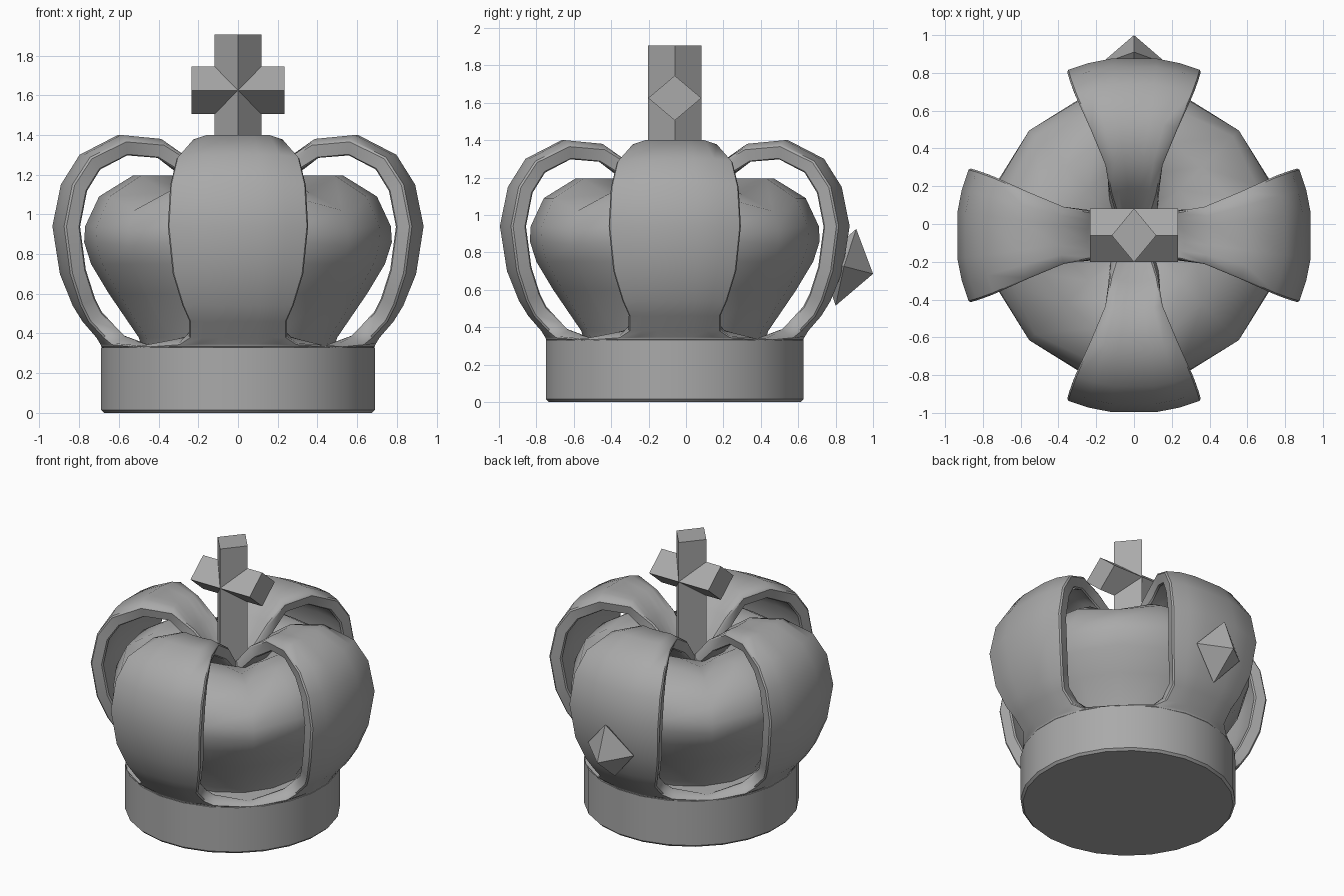
import bpy, bmesh
from math import sin, cos, radians, pi
from mathutils import Vector

cube = bpy.data.objects.get("Cube")
if cube:
    bpy.data.objects.remove(cube)

CY = -0.06  # crown axis sits slightly forward of the gem

grey = bpy.data.materials.new("plain_grey")
grey.use_nodes = True
grey.diffuse_color = (0.4, 0.4, 0.4, 1)
grey.node_tree.nodes["Principled BSDF"].inputs["Base Color"].default_value = (0.4, 0.4, 0.4, 1)


def finish(name, bm, y=CY):
    bmesh.ops.remove_doubles(bm, verts=bm.verts, dist=0.0005)
    bmesh.ops.recalc_face_normals(bm, faces=bm.faces)
    mesh = bpy.data.meshes.new(name)
    bm.to_mesh(mesh)
    bm.free()
    ob = bpy.data.objects.new(name, mesh)
    bpy.context.collection.objects.link(ob)
    mesh.materials.append(grey)
    ob.location.y = y
    bpy.ops.object.select_all(action='DESELECT')
    ob.select_set(True)
    bpy.context.view_layer.objects.active = ob
    return ob


def smooth(deg):
    bpy.ops.object.shade_smooth_by_angle(angle=radians(deg))


def polar(r, deg, z):
    return Vector((r * cos(radians(deg)), r * sin(radians(deg)), z))


def skin(bm, rows, closed=False):
    """Join rows of points into a quad grid."""
    grid = [[bm.verts.new(p) for p in row] for row in rows]
    n = len(grid[0])
    for a, b in zip(grid, grid[1:]):
        for i in range(n if closed else n - 1):
            j = (i + 1) % n
            bm.faces.new((a[i], a[j], b[j], b[i]))
    return grid


def revolve(name, profile, steps, angle, shape=None):
    """Lathe a profile of (radius, height); shape may adjust each point."""
    bm = bmesh.new()
    rows = []
    for k, (r, z) in enumerate(profile):
        row = []
        for i in range(steps):
            deg = (i + (0 if shape else 0.5)) * 360 / steps
            rr, zz = shape(k, r, z, deg) if shape else (r, z)
            row.append(polar(rr, deg, zz))
        rows.append(row)
    grid = skin(bm, rows, closed=True)
    bm.faces.new(grid[0])
    bm.faces.new(grid[-1])
    finish(name, bm)
    smooth(angle)


# Base band with a softened foot
revolve("base_band", [(0.68, 0), (0.695, 0.015), (0.695, 0.33), (0.62, 0.34)], 24, 30)

# Soft inner cap: four lobes with creases between the arches
valley = {3: (0.75, 0.75), 4: (0.785, 0.84), 5: (0.785, 0.92), 6: (0.74, 1.02),
          7: (0.51, 1.11), 8: (0.34, 1.12)}


def lobes(k, r, z, deg):
    if k in valley and abs(deg % 90 - 45) < 1:
        return valley[k]
    return r, z


revolve("inner_cap", [(0.48, 0.32), (0.50, 0.38), (0.65, 0.60), (0.74, 0.75), (0.775, 0.86),
                      (0.77, 0.94), (0.70, 1.09), (0.53, 1.195), (0.36, 1.195), (0.17, 1.09),
                      (0.02, 0.99)], 16, 60, lobes)

# Four arches joined by a rim: each row is radius, height, half angle
arch = [(0.695, 0.325, 45), (0.695, 0.338, 45), (0.70, 0.347, 25.5), (0.72, 0.38, 20.3),
        (0.79, 0.46, 18.3), (0.84, 0.54, 19.7), (0.905, 0.70, 21.5), (0.943, 0.94, 22.2),
        (0.90, 1.15, 22.5), (0.805, 1.30, 22.8), (0.61, 1.40, 22.5), (0.40, 1.38, 22.5),
        (0.25, 1.27, 30), (0.12, 1.11, 45), (0, 1.0, 45)]


def arch_row(turn, r, z, w):
    mid = (w + 7.5) / 2
    row = [polar(r, turn + a, z) for a in (-w, -mid, -7.5, 7.5, mid, w)]
    for edge in (row[0], row[-1]):  # the crest sags slightly at its free edges
        edge.z -= 0.13 * max(0, z - 1.2)
    return row


bm = bmesh.new()
for turn in range(0, 360, 90):
    skin(bm, [arch_row(turn, *row) for row in arch])
arches = finish("arches", bm)
# Outward normals so that the thickness grows inward
side = max(arches.data.polygons, key=lambda p: p.center.x)
if side.normal.x < 0:
    arches.data.flip_normals()
solid = arches.modifiers.new("thickness", 'SOLIDIFY')
solid.thickness = 0.085
solid.offset = -1
bevel = arches.modifiers.new("soft_edges", 'BEVEL')
bevel.width = 0.018
bevel.segments = 1
bevel.limit_method = 'ANGLE'
bevel.angle_limit = radians(60)
for mod in ("thickness", "soft_edges"):
    bpy.ops.object.modifier_apply(modifier=mod)
smooth(42)


# Cross made of two diamond-section bars
def diamond_bar(name, ends, corner):
    bm = bmesh.new()
    rows = [[corner(e, i * pi / 2) for i in range(4)] for e in ends]
    grid = skin(bm, rows, closed=True)
    for row in grid:
        bm.faces.new(row)
    finish(name, bm)


diamond_bar("cross_post", (1.0, 1.905),
            lambda e, a: Vector((0.118 * cos(a), 0.142 * sin(a), e)))
diamond_bar("cross_arm", (-0.233, 0.233),
            lambda e, a: Vector((e, 0.142 * cos(a), 1.625 + 0.12 * sin(a))))

# Pointed gem on the back arch
bm = bmesh.new()
rim = [bm.verts.new(p) for p in ((-0.18, 0.845, 0.725), (0, 0.91, 0.925),
                                 (0.18, 0.845, 0.725), (0, 0.80, 0.515))]
for tip in ((0, 1.0, 0.685), (0, 0.72, 0.76)):
    apex = bm.verts.new(tip)
    for i in range(4):
        bm.faces.new((rim[i], rim[(i + 1) % 4], apex))
finish("back_gem", bm, y=0)
